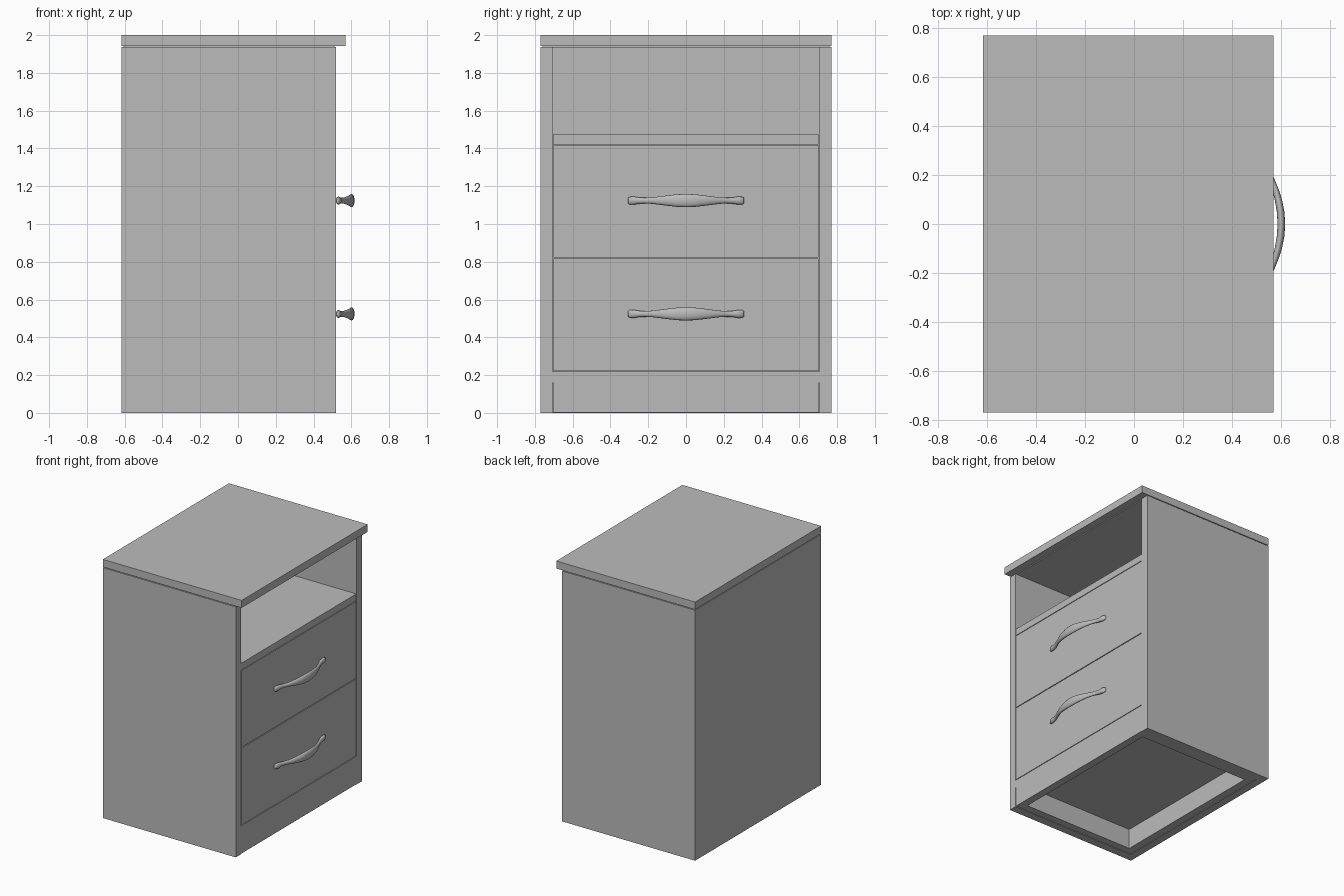
import bpy, bmesh, math

if "Cube" in bpy.data.objects:
    bpy.data.objects.remove(bpy.data.objects["Cube"])

mat = bpy.data.materials.new("plain grey")
mat.diffuse_color = (0.5, 0.5, 0.5, 1)
mat.use_nodes = True
mat.node_tree.nodes["Principled BSDF"].inputs["Base Color"].default_value = mat.diffuse_color


def finish(name, bm):
    bmesh.ops.recalc_face_normals(bm, faces=bm.faces)
    me = bpy.data.meshes.new(name)
    bm.to_mesh(me)
    bm.free()
    me.materials.append(mat)
    ob = bpy.data.objects.new(name, me)
    bpy.context.collection.objects.link(ob)
    return ob


def box(name, x, y, z):
    bm = bmesh.new()
    bmesh.ops.create_cube(bm, size=1)
    for v in bm.verts:
        for i, (lo, hi) in enumerate((x, y, z)):
            v.co[i] = hi if v.co[i] > 0 else lo
    return finish(name, bm)


T = 0.06                      # board thickness
BACK, FRONT = -0.617, 0.52
W, IN = 0.77, 0.706           # outer and inner half width
INB = BACK + T                # inner face of back board
TOP = 1.936

# Carcass
box("top_board", (BACK, 0.57), (-W, W), (1.942, 2.0))
box("top_spacer", (BACK + 0.01, FRONT - 0.01), (-W + 0.01, W - 0.01), (TOP - 0.001, 1.943))
box("back_board", (BACK, INB), (-W, W), (0, TOP))
box("shelf", (INB, FRONT), (-IN + 0.002, IN - 0.004), (1.422, 1.475))
box("bottom_board", (INB, FRONT), (-IN, IN), (0.16, 0.218))
for s, n in ((-1, "left"), (1, "right")):
    box(n + "_side_board", (INB, FRONT), sorted((s * IN, s * W)), (0, TOP))
    box(n + "_plinth", (INB, FRONT - T), sorted((s * (IN - T), s * (IN - 0.002))), (0.003, 0.16))

# Plinth front and back
box("front_plinth", (FRONT - T, FRONT), (-IN + 0.003, IN - 0.003), (0.003, 0.16))
box("back_plinth", (INB, INB + T), (-IN + T, IN - T), (0.003, 0.16))

# Handle half stations: y, inner x, outer x, half height
half = [(0.307, 0.522, 0.533, 0.014), (0.300, 0.518, 0.540, 0.020),
        (0.275, 0.518, 0.547, 0.021), (0.250, 0.520, 0.549, 0.017),
        (0.220, 0.533, 0.558, 0.015), (0.180, 0.550, 0.575, 0.017),
        (0.140, 0.564, 0.591, 0.022), (0.100, 0.574, 0.604, 0.027),
        (0.050, 0.583, 0.614, 0.033), (0.0, 0.586, 0.617, 0.035)]
stations = half + [(-y, a, b, h) for y, a, b, h in reversed(half[:-1])]


def handle(name, z):
    bm = bmesh.new()
    n, rings = 16, []
    for y, a, b, h in stations:
        ring = []
        for k in range(n):
            t = 2 * math.pi * k / n
            ring.append(bm.verts.new(((a + b) / 2 + (b - a) / 2 * math.cos(t), y,
                                      z + h * math.sin(t))))
        rings.append(ring)
    for r, q in zip(rings, rings[1:]):
        for k in range(n):
            bm.faces.new((r[k], r[(k + 1) % n], q[(k + 1) % n], q[k]))
    bm.faces.new(rings[0])
    bm.faces.new(rings[-1])
    ob = finish(name, bm)
    bpy.ops.object.select_all(action='DESELECT')
    ob.select_set(True)
    bpy.context.view_layer.objects.active = ob
    bpy.ops.object.shade_smooth_by_angle(angle=math.radians(50))


# Drawers with their handles
for n, z0 in (("lower", 0.22), ("upper", 0.82)):
    box(n + "_drawer_front", (FRONT - T, FRONT), (-IN + 0.005, IN - 0.005),
        (z0 + 0.003, z0 + 0.597))
    handle(n + "_drawer_handle", z0 + 0.304)
